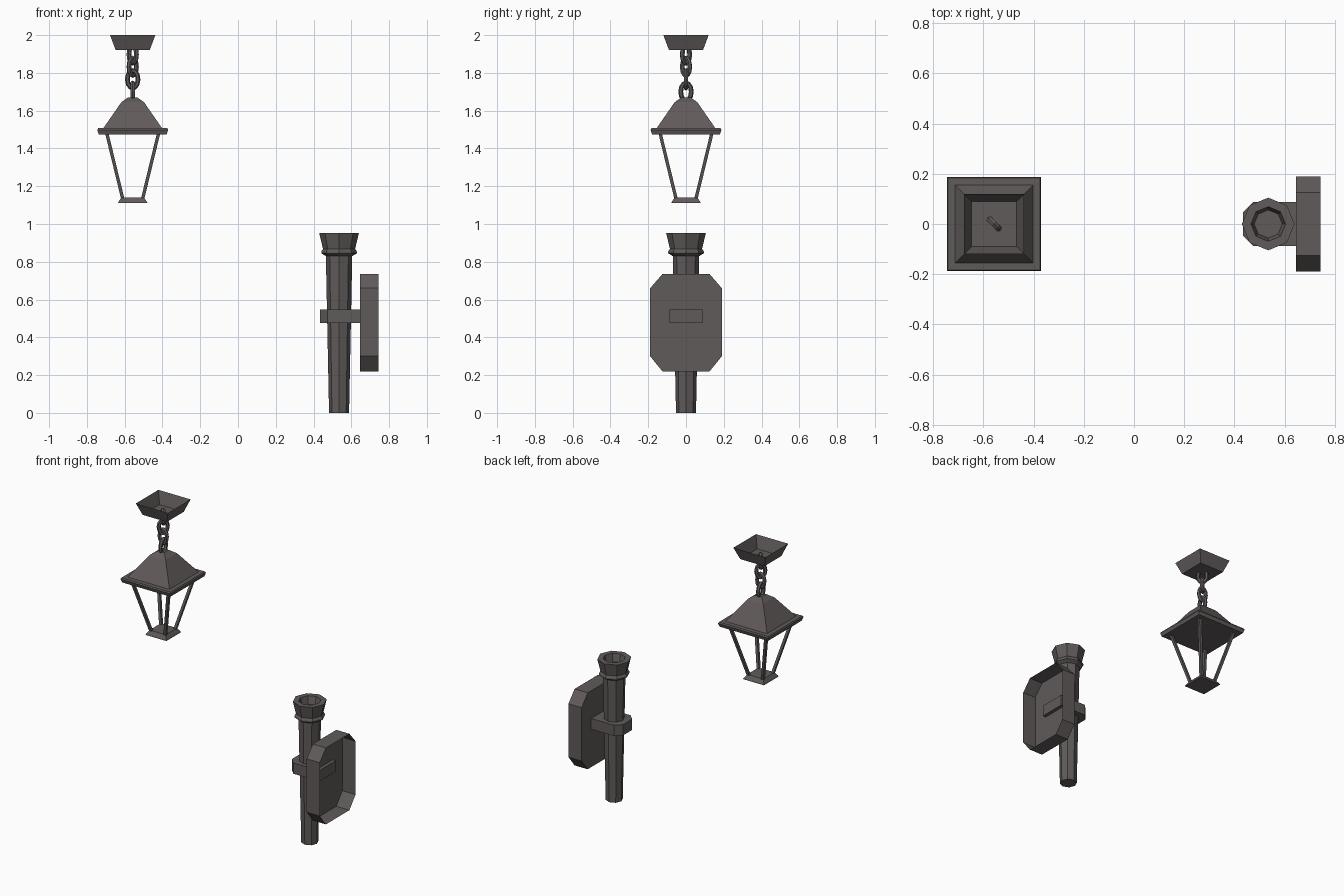
import bpy, bmesh, math
from mathutils import Vector

if "Cube" in bpy.data.objects:
    bpy.data.objects.remove(bpy.data.objects["Cube"])

iron = bpy.data.materials.new("dark_iron")
iron.diffuse_color = (0.118, 0.104, 0.102, 1)
iron.use_nodes = True
iron.node_tree.nodes["Principled BSDF"].inputs["Base Color"].default_value = iron.diffuse_color


def loft(name, rings, cap_start=True, cap_end=True, closed=False):
    """Skin a list of equal-length point rings."""
    bm = bmesh.new()
    vr = [[bm.verts.new(p) for p in r] for r in rings]
    n = len(vr[0])
    pairs = list(zip(vr, vr[1:])) + ([(vr[-1], vr[0])] if closed else [])
    for a, b in pairs:
        for i in range(n):
            j = (i + 1) % n
            bm.faces.new((a[i], a[j], b[j], b[i]))
    if cap_start and not closed:
        bm.faces.new(vr[0][::-1])
    if cap_end and not closed:
        bm.faces.new(vr[-1])
    bmesh.ops.recalc_face_normals(bm, faces=bm.faces)
    me = bpy.data.meshes.new(name)
    bm.to_mesh(me)
    bm.free()
    me.materials.append(iron)
    ob = bpy.data.objects.new(name, me)
    bpy.context.collection.objects.link(ob)
    return ob


def square(cx, cy, h, z):
    return [(cx + sx * h, cy + sy * h, z) for sx, sy in ((-1, -1), (1, -1), (1, 1), (-1, 1))]


def octagon(cx, r, z, n=8):
    return [(cx + r * math.cos(2 * math.pi * i / n), r * math.sin(2 * math.pi * i / n), z) for i in range(n)]


LX, TX = -0.5575, 0.535   # lantern axis, torch axis

# ceiling cup, an open-topped sheet
loft("ceiling_mount", [square(LX, 0, 0.09, 1.92), square(LX, 0, 0.12, 2.0)], cap_end=False)


# chain of oval links, alternately turned
def chain_link(name, z, angle):
    rings = []
    d = Vector((math.cos(angle), math.sin(angle), 0))
    side = Vector((-d.y, d.x, 0))
    for i in range(12):
        t = 2 * math.pi * i / 12
        out = d * math.cos(t) + Vector((0, 0, math.sin(t)))
        mid = Vector((LX, 0, z)) + d * 0.028 * math.cos(t) + Vector((0, 0, 0.046 * math.sin(t)))
        rings.append([mid + 0.013 * (out * math.cos(a) + side * math.sin(a))
                      for a in (2 * math.pi * k / 6 for k in range(6))])
    loft(name, rings, closed=True)


for k, (z, deg) in enumerate(((1.897, -45), (1.832, 45), (1.766, 0), (1.70, 90))):
    chain_link(f"chain_link_{k + 1}", z, math.radians(deg))

# pyramid roof with eave lip
loft("lantern_roof", [square(LX, 0, h, z) for h, z in
     ((0.18, 1.475), (0.1875, 1.498), (0.183, 1.507), (0.155, 1.508), (0.105, 1.58), (0.06, 1.645), (0.025, 1.67))])

# lantern foot
loft("lantern_base", [square(LX, 0, h, z) for h, z in ((0.078, 1.11), (0.075, 1.118), (0.06, 1.14))])

# four slanting corner posts
for sx in (-1, 1):
    for sy in (-1, 1):
        loft("corner_post", [square(LX + sx * h, sy * h, 0.009, z) for h, z in ((0.053, 1.135), (0.137, 1.48))])

# tapered torch handle
loft("torch_handle", [octagon(TX, r, z) for r, z in ((0.053, 0.0), (0.07, 0.84))])

# torch cup with collar and hollow mouth
loft("torch_cup", [octagon(TX, r, z) for r, z in
     ((0.07, 0.83), (0.094, 0.845), (0.094, 0.855), (0.085, 0.868), (0.105, 0.952), (0.069, 0.952), (0.056, 0.90))])

# strap holding the torch to the wall plate, poking through the plate
strap = [(0.435, -0.048), (0.475, -0.088), (0.668, -0.088), (0.668, 0.088), (0.475, 0.088), (0.435, 0.048)]
loft("torch_bracket", [[(x, y, z) for x, y in strap] for z in (0.475, 0.548)])

# wall plate, a chamfered pan open at the back
pan = [(-0.125, 0.22), (0.125, 0.22), (0.19, 0.30), (0.19, 0.66),
       (0.125, 0.735), (-0.125, 0.735), (-0.19, 0.66), (-0.19, 0.30)]
loft("wall_plate", [[(x, y, z) for y, z in pan] for x in (0.645, 0.743)], cap_end=False)
